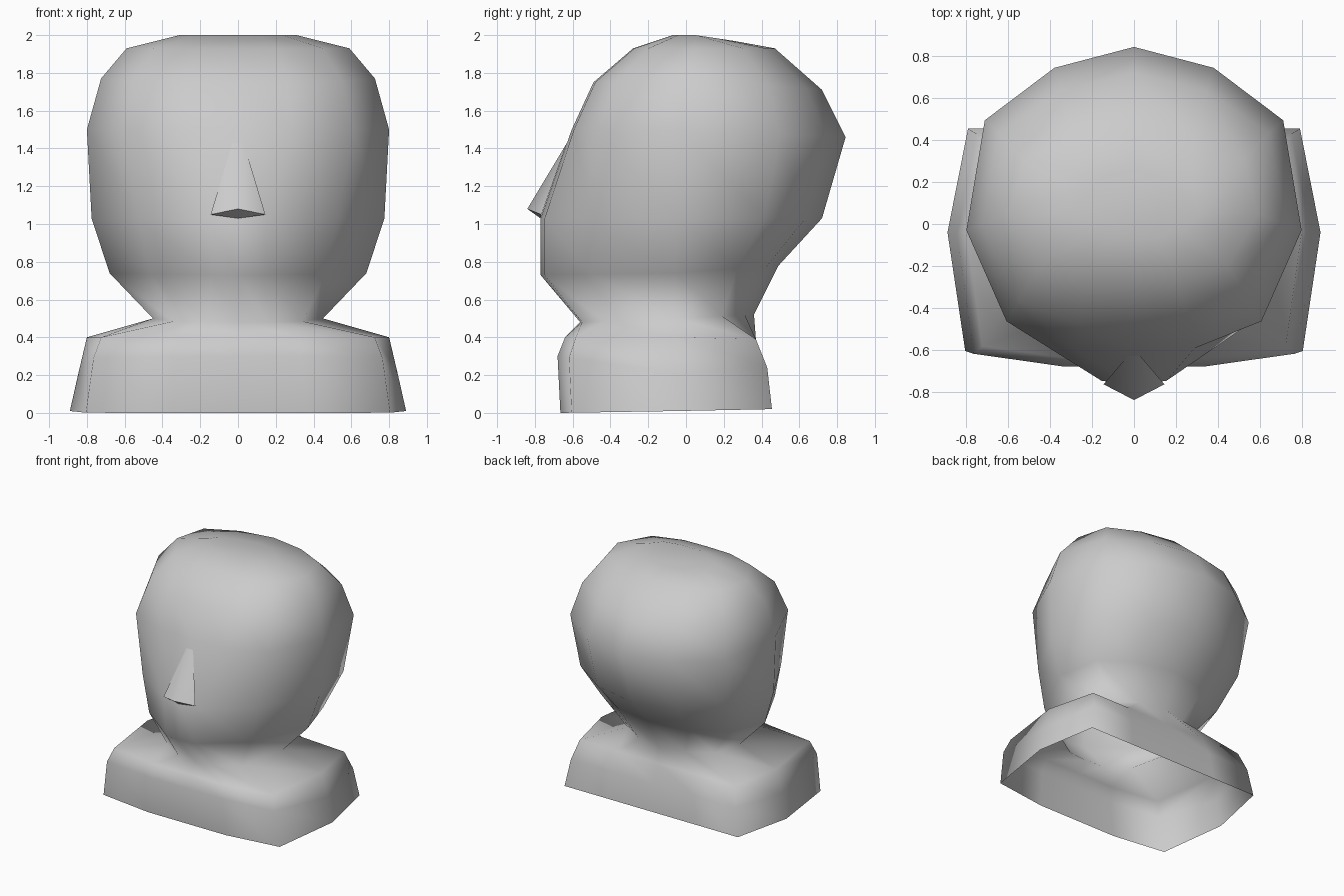
import bpy, bmesh

if "Cube" in bpy.data.objects:
    bpy.data.objects.remove(bpy.data.objects["Cube"])

# Half outlines (back centre -> side -> front centre), as fractions of width and depth
HEAD = [(0, 1), (.475, .886), (.89, .6), (1, 0), (.76, -.755), (.36, -.98), (0, -1)]
JAW = [(0, 1), (.475, .886), (.87, .6), (1, 0), (.68, -.62), (.2, -.97), (0, -1)]
SHOULDER = [(0, 1), (.45, 1), (.89, 1), (1, 0), (.905, -.905), (.4, -1), (0, -1)]

# outline, half width, front y, side y, back y, front z, side z, back z
RINGS = [
    (SHOULDER, .89, -.665, -.04, .455, 0, .01, .02),
    (SHOULDER, .845, -.68, -.04, .43, .3, .21, .24),
    (SHOULDER, .80, -.64, -.04, .37, .40, .40, .39),
    (HEAD, .45, -.56, -.06, .36, .48, .50, .52),
    (JAW, .68, -.77, -.06, .49, .73, .74, .78),
    (JAW, .775, -.77, -.04, .72, 1.03, 1.03, 1.03),
    (HEAD, .80, -.605, -.03, .845, 1.5, 1.5, 1.46),
    (HEAD, .725, -.49, .0, .72, 1.75, 1.77, 1.71),
    (HEAD, .59, -.28, .05, .47, 1.93, 1.93, 1.93),
    (HEAD, .31, -.07, .05, .25, 2.0, 2.0, 1.97),
]


def ring_points(outline, w, yf, ys, yb, zf, zs, zb):
    half = []
    for u, v in outline:
        y, z = (yb, zb) if v > 0 else (yf, zf)
        t = abs(v)
        half.append((u * w, ys + (y - ys) * t, zs + (z - zs) * t))
    return half + [(-x, y, z) for x, y, z in half[-2:0:-1]]


def finish(bm, name):
    bmesh.ops.recalc_face_normals(bm, faces=bm.faces[:])
    mesh = bpy.data.meshes.new(name)
    bm.to_mesh(mesh)
    bm.free()
    obj = bpy.data.objects.new(name, mesh)
    bpy.context.collection.objects.link(obj)
    for p in mesh.polygons:
        p.use_smooth = True
    return obj


# Head, neck and shoulders: one loft, open at the bottom
bm = bmesh.new()
loops = [[bm.verts.new(p) for p in ring_points(*r)] for r in RINGS]
for a, b in zip(loops, loops[1:]):
    n = len(a)
    for i in range(n):
        j = (i + 1) % n
        bm.faces.new((a[i], a[j], b[j], b[i]))
bm.faces.new(loops[-1])
finish(bm, "head_and_shoulders")

# Nose: wedge from brow to tip with a short underside
bm = bmesh.new()
tip = bm.verts.new((0, -.84, 1.08))
base = bm.verts.new((0, -.77, 1.03))
top = [bm.verts.new((s * .03, -.63, 1.43)) for s in (-1, 1)]
wing = [bm.verts.new((s * .145, -.765, 1.05)) for s in (-1, 1)]
bm.faces.new((top[0], top[1], tip))
for t, w in zip(top, wing):
    bm.faces.new((t, w, tip))
    bm.faces.new((w, base, tip))
nose = finish(bm, "nose")
bpy.context.view_layer.objects.active = nose
nose.select_set(True)
bpy.ops.object.shade_smooth_by_angle(angle=0.9)
